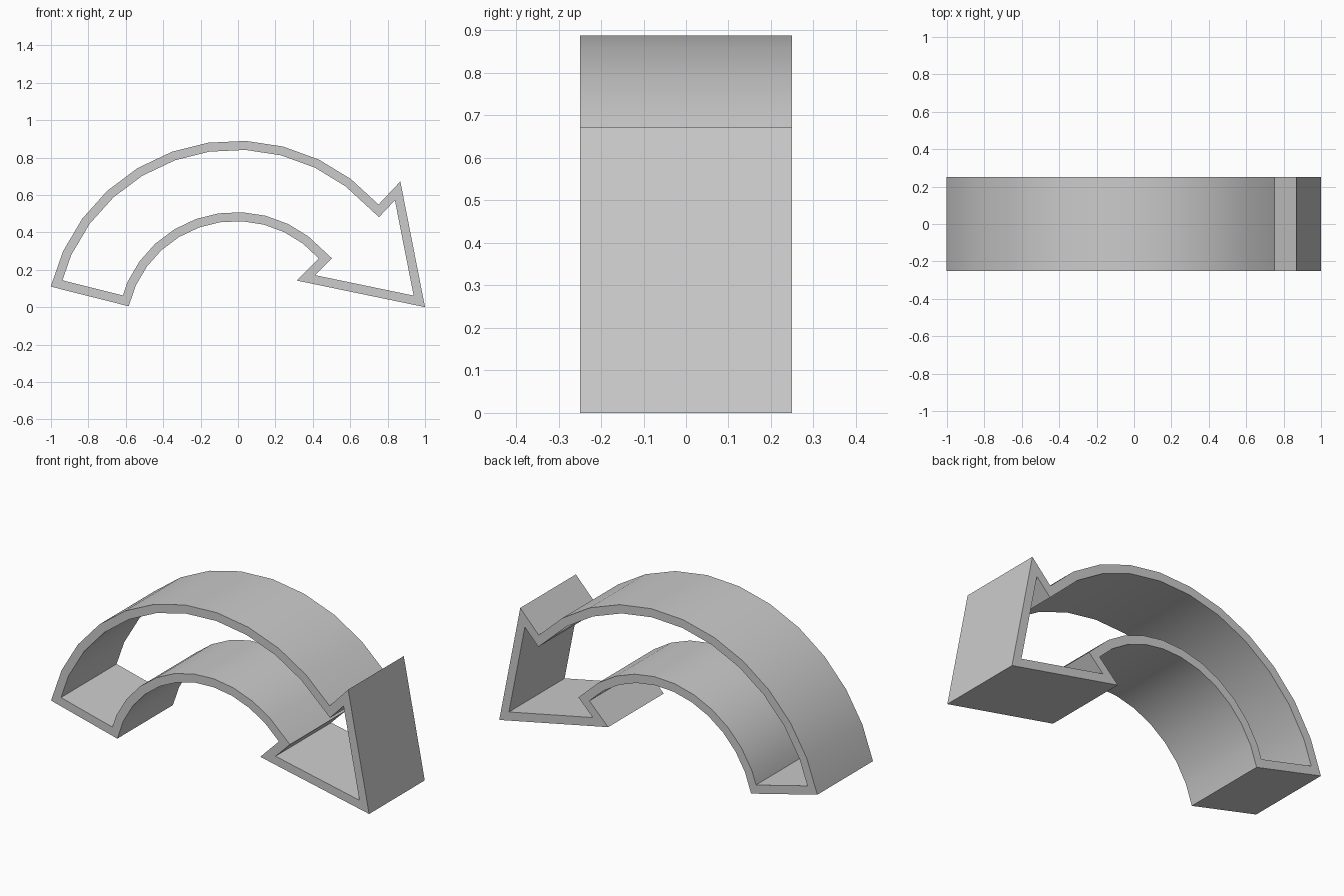
import bpy, bmesh
from math import radians, cos, sin
from mathutils import Vector

if "Cube" in bpy.data.objects:
    bpy.data.objects.remove(bpy.data.objects["Cube"])

CENTRE = Vector((-0.01, -0.13))
WALL = 0.048
HALF_DEPTH = 0.25


def arc(radius, start, end, segments=11):
    pts = []
    for i in range(segments + 1):
        a = radians(start + (end - start) * i / segments)
        pts.append(CENTRE + radius * Vector((cos(a), sin(a))))
    return pts


def inset(points, dist):
    # mitred inward offset of a clockwise loop
    result = []
    for i, p in enumerate(points):
        d1 = (p - points[i - 1]).normalized()
        d2 = (points[(i + 1) % len(points)] - p).normalized()
        n1, n2 = Vector((d1.y, -d1.x)), Vector((d2.y, -d2.x))
        result.append(p + (n1 + n2) * dist / (1 + n1.dot(n2)))
    return result


# Outline: outer arc, arrow head, inner arc back to the tail
head = [Vector((0.868, 0.672)), Vector((1, 0)), Vector((0.315, 0.142))]
outline = arc(1.02, 166.4, 41.7) + head + arc(0.59, 41.4, 166.8)
loops = [outline, inset(outline, WALL)]

# Hollow band with open front and back
bm = bmesh.new()
rings = []
for loop, y in ((0, -HALF_DEPTH), (0, HALF_DEPTH), (1, HALF_DEPTH), (1, -HALF_DEPTH)):
    rings.append([bm.verts.new((p.x, y, p.y)) for p in loops[loop]])
n = len(outline)
for k in range(4):
    a, b = rings[k], rings[(k + 1) % 4]
    for i in range(n):
        j = (i + 1) % n
        bm.faces.new((a[i], a[j], b[j], b[i]))
bmesh.ops.recalc_face_normals(bm, faces=bm.faces)

mesh = bpy.data.meshes.new("curved_arrow_frame")
bm.to_mesh(mesh)
bm.free()
obj = bpy.data.objects.new("curved_arrow_frame", mesh)
bpy.context.collection.objects.link(obj)
bpy.context.view_layer.objects.active = obj
obj.select_set(True)
bpy.ops.object.shade_smooth_by_angle(angle=radians(30))
